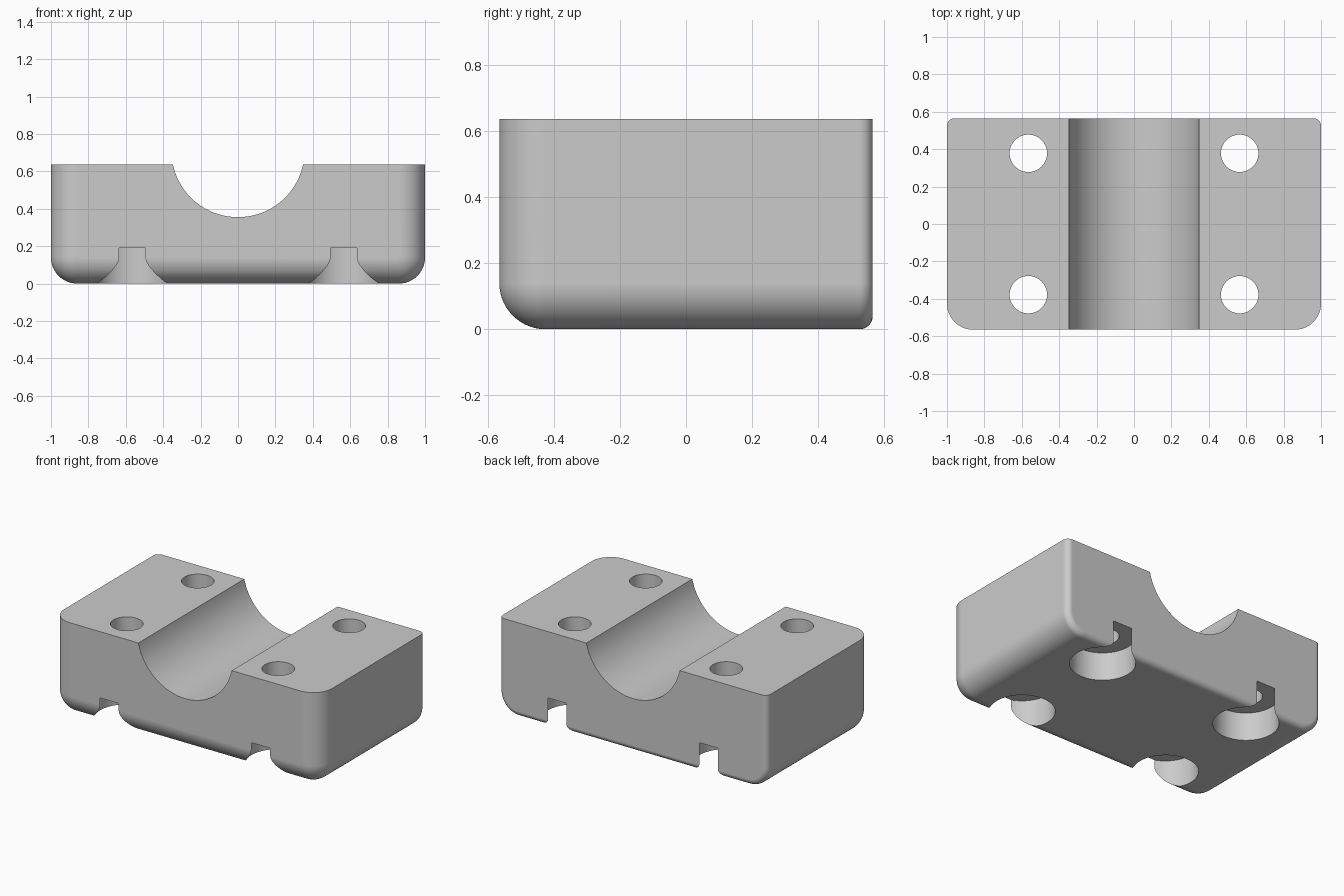
import bpy, bmesh, math
from mathutils import Matrix

default = bpy.data.objects.get("Cube")
if default:
    bpy.data.objects.remove(default, do_unlink=True)

HALF_X, HALF_Y, TOP = 1.0, 0.565, 0.637
BIG, SMALL = 0.14, 0.04          # front/side and rear edge radii
STEPS = 14

grey = bpy.data.materials.new("plain grey")
grey.use_nodes = True
colour = (0.6, 0.6, 0.6, 1)
grey.diffuse_color = colour
grey.node_tree.nodes["Principled BSDF"].inputs["Base Color"].default_value = colour


def make_object(name, bm):
    mesh = bpy.data.meshes.new(name)
    bm.to_mesh(mesh)
    bm.free()
    mesh.materials.append(grey)
    obj = bpy.data.objects.new(name, mesh)
    bpy.context.collection.objects.link(obj)
    return obj


def cylinder(name, radius, depth, location, turn=0.0, sides=64):
    bm = bmesh.new()
    matrix = Matrix.Translation(location) @ Matrix.Rotation(turn, 4, 'X')
    bmesh.ops.create_cone(bm, cap_ends=True, segments=sides, radius1=radius,
                          radius2=radius, depth=depth, matrix=matrix)
    return make_object(name, bm)


def section(bm, y, inset):
    """U-shaped section with round bottom corners, pulled in by inset."""
    points = [(-HALF_X + inset, TOP)]
    r = BIG - inset
    for side, start in ((-1, math.pi), (1, 1.5 * math.pi)):
        for i in range(STEPS + 1):
            a = start + i / STEPS * math.pi / 2
            points.append((side * (HALF_X - BIG) + r * math.cos(a), BIG + r * math.sin(a)))
    points.append((HALF_X - inset, TOP))
    return [bm.verts.new((x, y, z)) for x, z in points]


# Block: sections lofted from the front, rounding over at both ends
bm = bmesh.new()
angles = [i / STEPS * math.pi / 2 for i in range(STEPS + 1)]
rings = [section(bm, -HALF_Y + BIG * (1 - math.cos(a)), BIG * (1 - math.sin(a)))
         for a in angles]
rings += [section(bm, HALF_Y - SMALL * (1 - math.cos(a)), SMALL * (1 - math.sin(a)))
          for a in reversed(angles)]
for ring, following in zip(rings, rings[1:]):
    for i in range(len(ring)):
        j = (i + 1) % len(ring)
        bm.faces.new((ring[i], ring[j], following[j], following[i]))
bm.faces.new(rings[0])
bm.faces.new(rings[-1])
bmesh.ops.remove_doubles(bm, verts=bm.verts[:], dist=0.00001)
bmesh.ops.recalc_face_normals(bm, faces=bm.faces[:])
bmesh.ops.dissolve_limit(bm, angle_limit=0.005, verts=bm.verts[:], edges=bm.edges[:])
block = make_object("clamp_block", bm)

# Cutters: shaft groove, bolt holes and bolt head recesses
cutters = [cylinder("groove_cutter", 0.356, 2, (0, 0, 0.711), math.pi / 2, 96)]
for x in (-0.565, 0.565):
    for y in (-0.378, 0.378):
        cutters.append(cylinder("recess_cutter", 0.2, 0.5, (x, y, 0.19 - 0.25)))
        cutters.append(cylinder("bolt_hole_cutter", 0.1, 2, (x, y, 0.4)))

bpy.ops.object.select_all(action='DESELECT')
bpy.context.view_layer.objects.active = block
block.select_set(True)
for cutter in cutters:
    cutter.hide_render = True
    cut = block.modifiers.new("cut", 'BOOLEAN')
    cut.operation = 'DIFFERENCE'
    cut.solver = 'EXACT'
    cut.object = cutter
    bpy.ops.object.modifier_apply(modifier=cut.name)
    bpy.data.objects.remove(cutter, do_unlink=True)

# Smooth the rounded surfaces and keep the flats flat
bpy.ops.object.shade_smooth_by_angle(angle=math.radians(30))
weighted = block.modifiers.new("flat faces", 'WEIGHTED_NORMAL')
weighted.keep_sharp = True
